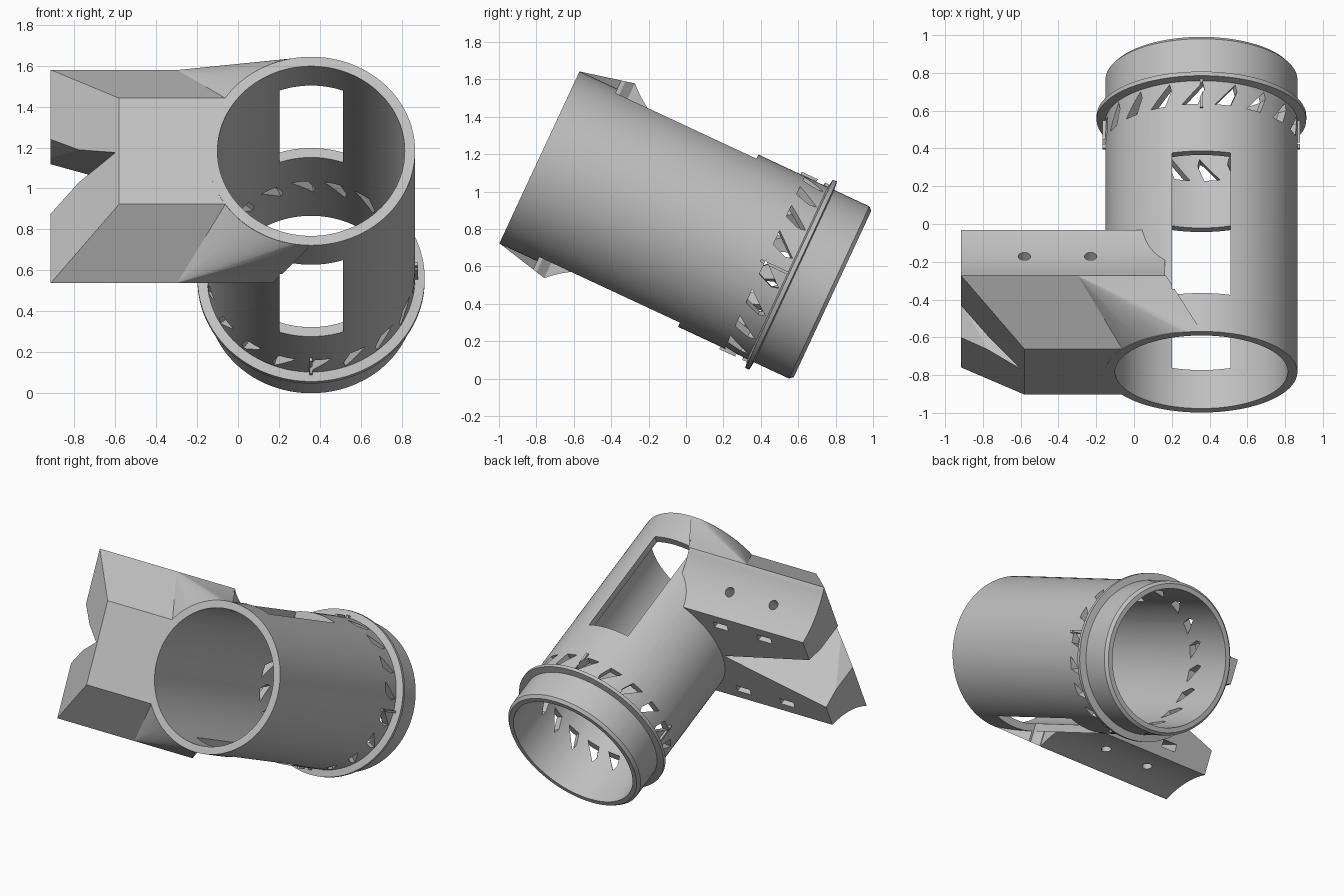
import bpy, bmesh, math
from mathutils import Matrix, Vector

cube = bpy.data.objects.get("Cube")
if cube:
    bpy.data.objects.remove(cube)

# Local frame: y runs along the tube to the back, z is across it
CX, HALF, R, BORE = 0.357, 0.8645, 0.508, 0.4575
SEG = 96


def make(name, bm):
    bmesh.ops.recalc_face_normals(bm, faces=bm.faces)
    mesh = bpy.data.meshes.new(name)
    bm.to_mesh(mesh)
    bm.free()
    ob = bpy.data.objects.new(name, mesh)
    bpy.context.scene.collection.objects.link(ob)
    return ob


def hull(name, points):
    bm = bmesh.new()
    for p in points:
        bm.verts.new(p)
    res = bmesh.ops.convex_hull(bm, input=bm.verts)
    extra = [v for v in bm.verts if not v.link_faces]
    bmesh.ops.delete(bm, geom=extra, context='VERTS')
    bmesh.ops.dissolve_limit(bm, angle_limit=0.002, verts=bm.verts, edges=bm.edges)
    return make(name, bm)


def lathe(name, profile):
    """Closed solid of rings (radius, y) around the tube axis."""
    bm = bmesh.new()
    rings = []
    for r, y in profile:
        rings.append([bm.verts.new((CX + r * math.sin(a), y, r * math.cos(a)))
                      for a in (2 * math.pi * i / SEG for i in range(SEG))])
    for a, b in zip(rings, rings[1:]):
        for i in range(SEG):
            j = (i + 1) % SEG
            bm.faces.new((a[i], a[j], b[j], b[i]))
    bm.faces.new(rings[0])
    bm.faces.new(rings[-1])
    return make(name, bm)


def add_prism(bm, bottom, top):
    a = [bm.verts.new(p) for p in bottom]
    b = [bm.verts.new(p) for p in top]
    bm.faces.new(a)
    bm.faces.new(b[::-1])
    for i in range(len(a)):
        j = (i + 1) % len(a)
        bm.faces.new((a[i], b[i], b[j], a[j]))


def add_box(bm, centre, size, turn=Matrix()):
    m = turn @ Matrix.Translation(centre) @ Matrix.Diagonal((*size, 1))
    bmesh.ops.create_cube(bm, size=1, matrix=m)


def add_rod(bm, centre, axis, radius, length, seg):
    q = Vector(axis).to_track_quat('Z', 'Y').to_matrix().to_4x4()
    bmesh.ops.create_cone(bm, cap_ends=True, segments=seg, radius1=radius,
                          radius2=radius, depth=length,
                          matrix=Matrix.Translation(centre) @ q)


def combine(target, tool, operation):
    mod = target.modifiers.new("combine", 'BOOLEAN')
    mod.operation, mod.object, mod.solver = operation, tool, 'EXACT'
    bpy.context.view_layer.objects.active = target
    bpy.ops.object.modifier_apply(modifier=mod.name)
    bpy.data.objects.remove(tool)


# Side bracket: chamfered block
front = -HALF + 0.001
block = []
for s in (-1, 1):
    block += [(x, front, s * 0.285) for x in (-0.58, -0.064)]
    block += [(x, -0.57, s * 0.575) for x in (-0.915, 0.165)]
    block += [(x, -0.22, s * 0.40) for x in (-0.915, 0.165)]
body = hull("bracket_tube", block)

# Flare that blends the bracket into the front rim
flare = []
for s in (-1, 1):
    flare += [(-0.3, -0.569, s * 0.574), (0.17, -0.569, s * 0.574)]
    for i in range(15):
        a = math.radians(-56 + 4 * i)
        flare.append((CX + 0.507 * math.sin(a), front + 0.0005, s * 0.507 * math.cos(a)))
combine(body, hull("flare", flare), 'UNION')

# Hollowed back of each arm
for s in (-1, 1):
    bm = bmesh.new()
    add_rod(bm, (-0.3, -0.13, s * 1.013), (1, 0, 0), 0.62, 2.4, 128)
    combine(body, make("arm_hollow", bm), 'DIFFERENCE')

# V notch between the arms
bm = bmesh.new()
notch = [[(-1, y, 0.27), (-1, y, -0.27), (apex, y, 0)]
         for y, apex in ((-0.95, -0.67), (-0.15, -0.11))]
add_prism(bm, *notch)
bmesh.ops.triangulate(bm, faces=bm.faces)
combine(body, make("notch", bm), 'DIFFERENCE')

# Screw holes and nut slots in the arms
for s in (-1, 1):
    for x in (-0.58, -0.23):
        bm = bmesh.new()
        add_rod(bm, (x, -0.40, s * 0.46), (0, 0.45, s * 0.89), 0.033, 0.26, 24)
        combine(body, make("screw_hole", bm), 'DIFFERENCE')
        bm = bmesh.new()
        add_box(bm, (x, -0.32, s * 0.31), (0.11, 0.3, 0.05))
        combine(body, make("nut_slot", bm), 'DIFFERENCE')

# Tube with flange and chamfered back rim
tube = lathe("tube", [(R, -HALF), (R, 0.60), (0.555, 0.608), (0.555, 0.632),
                      (R, 0.638), (R, 0.845), (0.49, HALF)])
combine(body, tube, 'UNION')

# Four small ribs in front of the flange
bm = bmesh.new()
for k in range(4):
    turn = Matrix.Translation((CX, 0, 0)) @ Matrix.Rotation(k * math.pi / 2, 4, 'Y')
    add_box(bm, (0, 0.525, 0.502), (0.016, 0.17, 0.042), turn)
combine(body, make("ribs", bm), 'UNION')

# Bore and the two long windows
combine(body, lathe("bore", [(BORE, -1), (BORE, 1)]), 'DIFFERENCE')
bm = bmesh.new()
add_box(bm, (CX, -0.225, 0), (0.31, 0.83, 1.6))
combine(body, make("windows", bm), 'DIFFERENCE')

# Ring of slanted vents
bm = bmesh.new()
vent = [(-0.06, 0.465), (0.025, 0.465), (0.06, 0.55), (0.05, 0.59)]
for k in range(18):
    turn = Matrix.Translation((CX, 0, 0)) @ Matrix.Rotation(math.radians(20 * k - 5), 4, 'Y')
    add_prism(bm, *[[turn @ Vector((u, y, z)) for u, y in vent] for z in (0.42, 0.6)])
combine(body, make("vents", bm), 'DIFFERENCE')

# Tilt the tube and set it on the ground
body.data.transform(Matrix.Rotation(math.radians(-25), 4, 'X'))
low = min(v.co.z for v in body.data.vertices)
body.data.transform(Matrix.Translation((0, 0, -low)))

# Material and shading
grey = bpy.data.materials.new("light grey plastic")
grey.use_nodes = True
colour = (0.53, 0.53, 0.53, 1)
grey.diffuse_color = colour
grey.node_tree.nodes["Principled BSDF"].inputs["Base Color"].default_value = colour
body.data.materials.clear()
body.data.materials.append(grey)
for p in body.data.polygons:
    p.material_index = 0
bpy.ops.object.select_all(action='DESELECT')
body.select_set(True)
bpy.context.view_layer.objects.active = body
bpy.ops.object.shade_smooth_by_angle(angle=math.radians(25))
